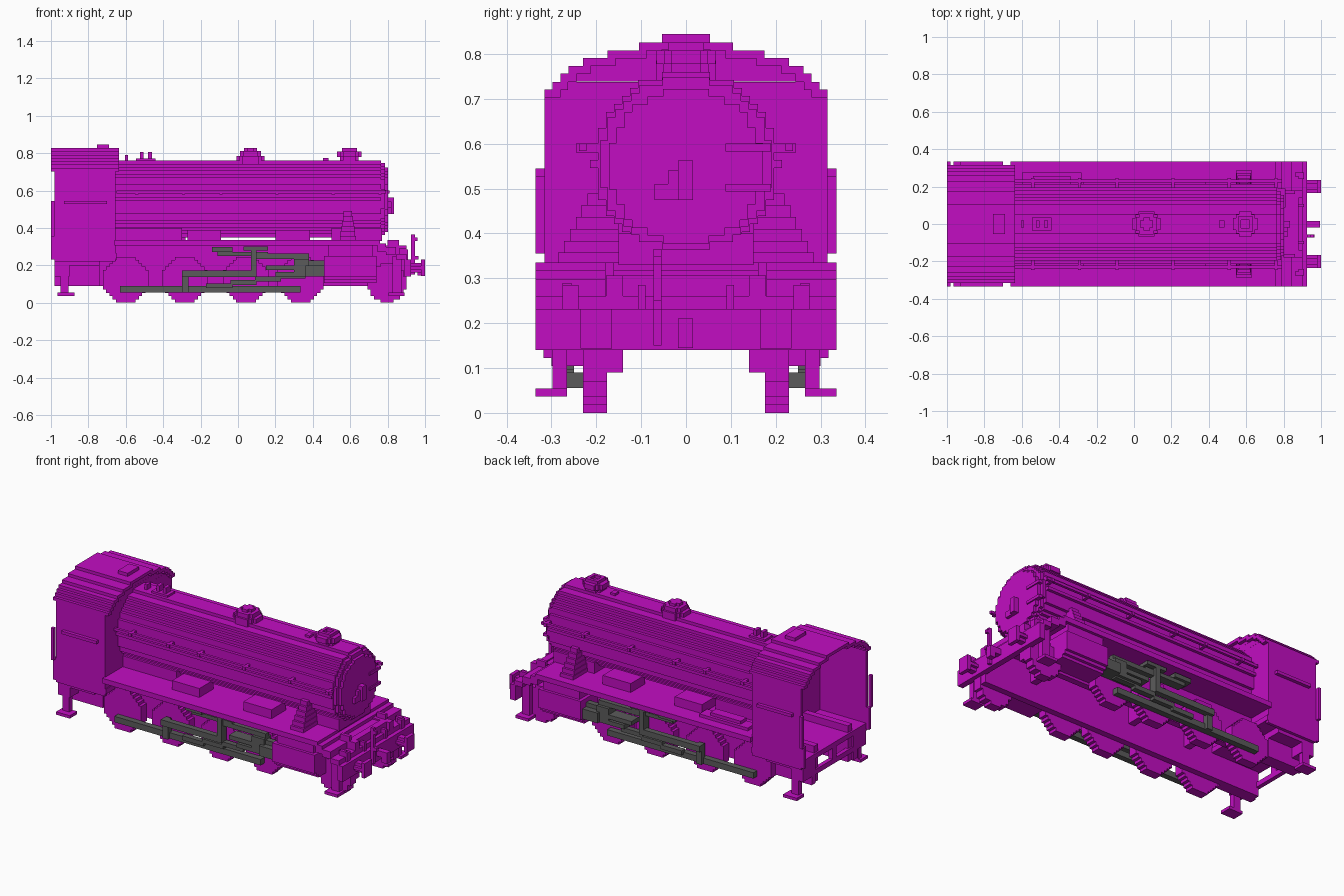
import bpy, bmesh, math

cube = bpy.data.objects.get("Cube")
if cube:
    bpy.data.objects.remove(cube, do_unlink=True)


def material(name, colour):
    m = bpy.data.materials.new(name)
    m.use_nodes = True
    m.diffuse_color = (*colour, 1)
    m.node_tree.nodes["Principled BSDF"].inputs["Base Color"].default_value = (*colour, 1)
    return m


MAGENTA = material("magenta", (0.54, 0.004, 0.54))
GREY = material("dark grey", (0.105, 0.105, 0.105))
V = 0.0175  # block size used for all stepped shapes


def part(name, boxes, mat=MAGENTA, both=False):
    """One object from boxes (x0, x1, y0, y1, z0, z1); both repeats them at -y."""
    bm = bmesh.new()
    if both:
        boxes = boxes + [(a, b, -d, -c, e, f) for a, b, c, d, e, f in boxes]
    for x0, x1, y0, y1, z0, z1 in boxes:
        vs = bmesh.ops.create_cube(bm, size=1)["verts"]
        for v in vs:
            v.co = (x1 if v.co.x > 0 else x0, y1 if v.co.y > 0 else y0, z1 if v.co.z > 0 else z0)
    me = bpy.data.meshes.new(name)
    bm.to_mesh(me)
    bm.free()
    me.materials.append(mat)
    ob = bpy.data.objects.new(name, me)
    bpy.context.collection.objects.link(ob)
    return ob


def rows(r, step=V):
    """Stepped disc: (low, high, half width) for each row of blocks."""
    n = round(2 * r / step)
    h = 2 * r / n
    out = []
    for i in range(n):
        lo = -r + i * h
        w = math.sqrt(max(r * r - (lo + h / 2) ** 2, 0))
        out.append((lo, lo + h, max(round(w / h), 1) * h))
    return out


def disc_x(x0, x1, y, z, r):
    return [(x0, x1, y - w, y + w, z + a, z + b) for a, b, w in rows(r)]


def disc_y(y0, y1, x, z, r):
    return [(x - w, x + w, y0, y1, z + a, z + b) for a, b, w in rows(r)]


def disc_z(z0, z1, x, y, r):
    return [(x + a, x + b, y - w, y + w, z0, z1) for a, b, w in rows(r)]


# Boiler, smokebox and door
part("boiler", disc_x(-0.66, 0.765, 0, 0.555, 0.205))
part("smokebox_front", disc_x(0.765, 0.785, 0, 0.555, 0.192))
part("smokebox_door", disc_x(0.785, 0.803, 0, 0.55, 0.172))
part("door_handle", [(0.80, 0.835, -0.018, 0.016, 0.475, 0.562),
                     (0.80, 0.82, -0.07, -0.018, 0.475, 0.51),
                     (0.80, 0.82, -0.04, -0.018, 0.51, 0.54)])
part("door_hinges", [(0.785, 0.81, 0.088, 0.19, 0.493, 0.51),
                     (0.785, 0.81, 0.088, 0.19, 0.583, 0.60)])
part("smokebox_saddle", [(0.5, 0.77, -0.15, 0.15, 0.33, 0.40),
                         (-0.66, -0.3, -0.15, 0.15, 0.33, 0.40)])

# Handrails with their brackets
part("boiler_handrail",
     [(-0.65, 0.79, 0.222, 0.238, 0.584, 0.60)] +
     [(x, x + V, 0.19, 0.245, 0.58, 0.60) for x in (-0.55, -0.3, -0.1, 0.2, 0.5, 0.75)], both=True)

# Fittings on top of the boiler
part("chimney", disc_z(0.74, 0.78, 0.595, 0, 0.05) + disc_z(0.778, 0.808, 0.595, 0, 0.066) +
     [(0.555, 0.635, y, y + V, 0.808, 0.826) for y in (-0.04, 0.0225)] +
     [(x, x + V, -0.04, 0.04, 0.808, 0.826) for x in (0.555, 0.6175)])
part("dome", disc_z(0.74, 0.785, 0.067, 0, 0.075) + disc_z(0.785, 0.81, 0.067, 0, 0.055) +
     disc_z(0.81, 0.826, 0.067, 0, 0.035))
part("safety_valves", [(-0.545, -0.44, -0.035, 0.035, 0.74, 0.772),
                       (-0.525, -0.505, -0.02, 0.02, 0.77, 0.806),
                       (-0.48, -0.46, -0.02, 0.02, 0.77, 0.806),
                       (-0.605, -0.588, -0.018, 0.018, 0.74, 0.79),
                       (0.455, 0.485, -0.018, 0.018, 0.74, 0.773)])

# Cab: stepped arched roof, side walls, front wall, floor, open rear
ARCH = [(0.826, 0.105), (0.808, 0.175), (0.791, 0.23), (0.773, 0.262),
        (0.756, 0.28), (0.738, 0.297), (0.721, 0.315)]
roof, wall, upper = [], [], 0.0
for i, (top, half) in enumerate(ARCH):
    inner = 0 if i == 0 else ARCH[i - 1][1] - V
    roof += [(-1.0, -0.635, inner, half, top - 0.018, top)]
    wall += [(-0.675, -0.655, -half, half, top - V, top)]
part("cab_roof", roof, both=True)
part("roof_hatch", [(-0.755, -0.69, -0.053, 0.053, 0.82, 0.845)])
part("cab_front_wall", wall + [(-0.675, -0.655, -0.315, 0.315, 0.24, 0.71)])
part("cab_sides", [(-0.98, -0.655, 0.297, 0.315, 0.22, 0.715)], both=True)
part("cab_floor", [(-0.98, -0.65, -0.315, 0.315, 0.235, 0.265)])
part("cab_handrails", [(-1.0, -0.982, 0.315, 0.335, 0.355, 0.545),
                       (-0.93, -0.70, 0.315, 0.335, 0.527, 0.545),
                       (-1.0, -0.98, 0.297, 0.315, 0.23, 0.36)], both=True)

# Running board and stepped front platform
part("running_board", [(-0.66, 0.76, -0.335, 0.335, 0.305, 0.335)])
part("front_platform", [(0.745, 0.79, -0.335, 0.335, 0.27, 0.318),
                        (0.79, 0.845, -0.335, 0.335, 0.255, 0.298),
                        (0.845, 0.90, -0.335, 0.335, 0.23, 0.26)])
part("platform_brackets", [(0.80, 0.86, 0.16, 0.18, 0.26, 0.335),
                           (0.86, 0.90, 0.255, 0.275, 0.25, 0.29)], both=True)
part("board_boxes", [(-0.27, -0.09, 0.1, 0.235, 0.33, 0.388), (0.2, 0.385, 0.1, 0.235, 0.33, 0.388)],
     both=True)
part("pipe_run", [(-0.6, -0.28, 0.2, 0.275, 0.335, 0.352), (-0.54, -0.34, 0.2, 0.257, 0.352, 0.37)])
# Steam pipes leaning out from the smokebox
part("steam_pipes", [(0.545 + 0.004 * i, 0.63 - 0.004 * i, 0.15, 0.285 - V * i * 0.75,
                      0.33 + i * 0.0265, 0.357 + i * 0.0265) for i in range(6)], both=True)

# Frames, rear beam and cross members
part("frames", [(-0.97, 0.9, 0.14, 0.178, 0.09, 0.306)], both=True)
part("rear_sides", [(-0.98, -0.74, 0.178, 0.297, 0.2, 0.24),
                    (-0.98, -0.90, 0.178, 0.297, 0.14, 0.21),
                    (-0.98, -0.74, 0.178, 0.215, 0.09, 0.21)], both=True)
part("rear_beam", [(-0.98, -0.955, -0.297, 0.297, 0.14, 0.17),
                   (-0.98, -0.955, -0.02, 0.02, 0.17, 0.24)])
part("cross_members", [(x, x + 0.04, -0.14, 0.14, 0.2, 0.306) for x in (-0.5, -0.12, 0.55, 0.84)])

# Wheels
part("driving_wheels", [b for x in (-0.6, -0.285, 0.043, 0.335)
                        for b in disc_y(0.176, 0.23, x, 0.1225, 0.1225)], both=True)
part("leading_wheels", disc_y(0.176, 0.23, 0.797, 0.105, 0.105), both=True)

# Cylinders with stepped lower edge
part("cylinders", [(0.46, 0.74, 0.178, 0.335, 0.14, 0.25), (0.46, 0.74, 0.178, 0.318, 0.122, 0.14),
                   (0.46, 0.74, 0.178, 0.3, 0.105, 0.122), (0.48, 0.72, 0.178, 0.318, 0.25, 0.306)],
     both=True)

# Footsteps at both ends
part("rear_steps", [(-0.965, -0.875, 0.265, 0.335, 0.037, 0.054),
                    (-0.95, -0.905, 0.265, 0.297, 0.054, 0.21)], both=True)
part("front_steps", [(0.805, 0.89, 0.265, 0.335, 0.037, 0.054),
                     (0.825, 0.875, 0.265, 0.297, 0.054, 0.25)], both=True)

# Buffer beam, buffers, coupling and pipe
part("buffer_beam", [(0.89, 0.925, -0.335, 0.335, 0.14, 0.232)])
part("buffers", disc_x(0.92, 0.98, 0.2, 0.187, 0.026) + disc_x(0.978, 1.0, 0.2, 0.187, 0.044),
     both=True)
part("coupling", [(0.92, 0.995, -0.018, 0.016, 0.175, 0.21), (0.96, 0.995, -0.018, 0.016, 0.145, 0.175)])
part("brake_pipe", [(0.925, 0.945, -0.072, -0.055, 0.15, 0.365), (0.945, 0.96, -0.072, -0.055, 0.33, 0.35),
                    (0.945, 0.965, -0.072, -0.055, 0.23, 0.25)])
part("lamp_irons", [(0.88, 0.91, 0.24, 0.275, 0.23, 0.285), (0.88, 0.91, 0.09, 0.107, 0.23, 0.285)],
     both=True)

# Rods and valve gear
part("coupling_rods", [(-0.63, 0.335, 0.23, 0.265, 0.055, 0.09)], GREY, True)
part("connecting_rods", [(-0.3, -0.265, 0.25, 0.283, 0.055, 0.172),
                         (-0.3, 0.1, 0.265, 0.3, 0.137, 0.172)] +
     [(-0.17 + 0.13 * i, -0.03 + 0.13 * i, 0.25, 0.283, 0.078 + V * i, 0.104 + V * i)
      for i in range(4)], GREY, True)
part("slide_bars", [(0.2, 0.47, 0.23, 0.3, 0.14, 0.165), (0.15, 0.47, 0.23, 0.3, 0.175, 0.2),
                    (0.3, 0.38, 0.23, 0.3, 0.16, 0.235), (0.36, 0.47, 0.23, 0.318, 0.14, 0.2)], GREY, True)
part("valve_gear", [(0.07, 0.1, 0.25, 0.3, 0.137, 0.29), (-0.14, -0.03, 0.23, 0.3, 0.272, 0.297),
                    (-0.11, 0.16, 0.23, 0.283, 0.25, 0.272), (0.03, 0.16, 0.23, 0.3, 0.28, 0.3),
                    (0.1, 0.38, 0.25, 0.283, 0.235, 0.262), (0.3, 0.47, 0.25, 0.283, 0.2, 0.225)],
     GREY, True)
